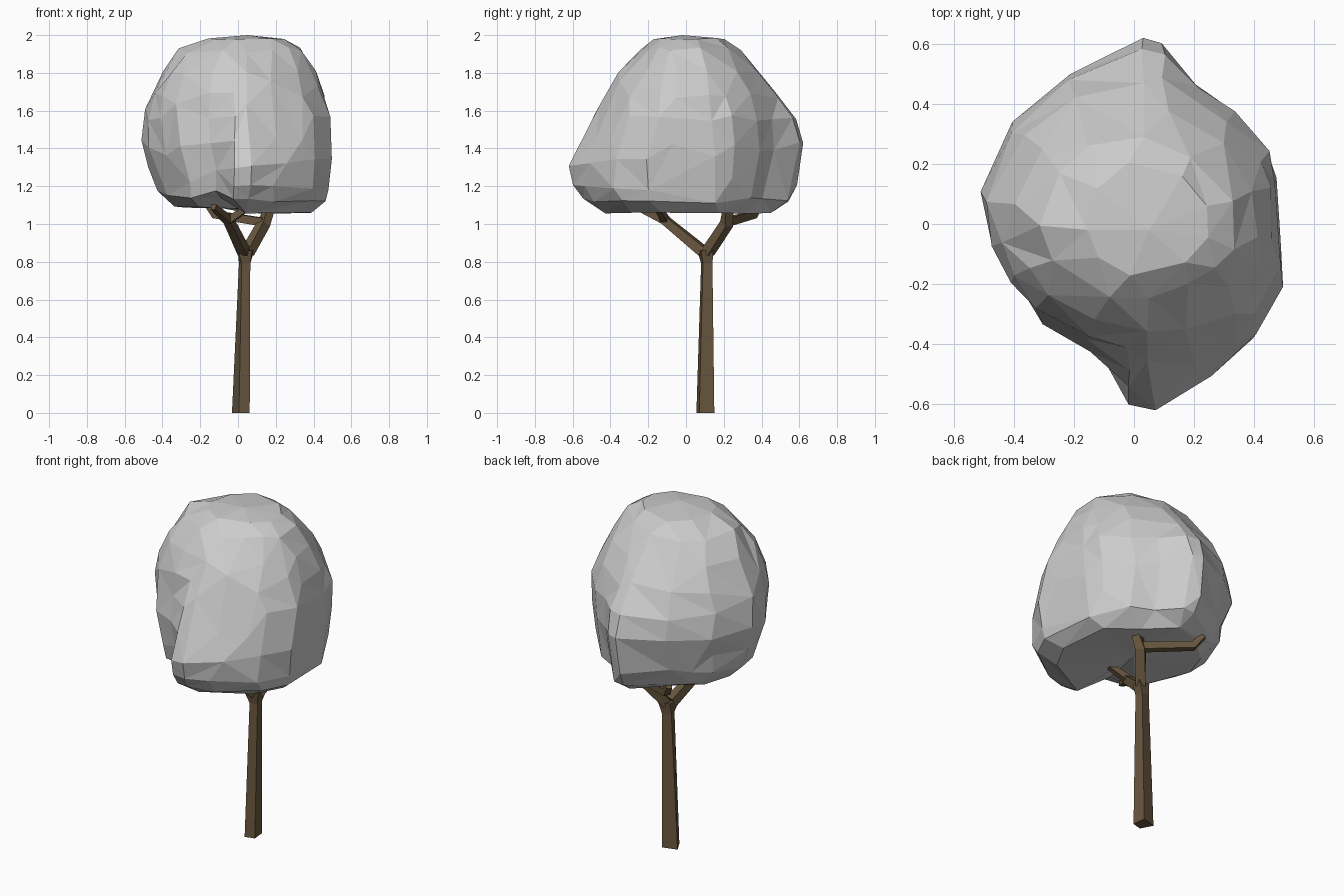
import bpy, bmesh, random
from mathutils import Vector

if "Cube" in bpy.data.objects:
    bpy.data.objects.remove(bpy.data.objects["Cube"])

random.seed(7)


def make_object(name, bm, material=None):
    bmesh.ops.recalc_face_normals(bm, faces=bm.faces)
    mesh = bpy.data.meshes.new(name)
    bm.to_mesh(mesh)
    bm.free()
    ob = bpy.data.objects.new(name, mesh)
    bpy.context.collection.objects.link(ob)
    if material:
        mesh.materials.append(material)
    return ob


def loft(bm, rings):
    """Skin a list of equal-length point rings; returns the vertex rings."""
    vr = [[bm.verts.new(p) for p in ring] for ring in rings]
    n = len(vr[0])
    for a, b in zip(vr, vr[1:]):
        for i in range(n):
            j = (i + 1) % n
            bm.faces.new((a[i], a[j], b[j], b[i]))
    return vr


def branch(name, points, radii, material):
    """Square-section limb along a path."""
    pts = [Vector(p) for p in points]
    rings = []
    for i, (p, r) in enumerate(zip(pts, radii)):
        d = (pts[min(i + 1, len(pts) - 1)] - pts[max(i - 1, 0)]).normalized()
        side = d.cross(Vector((0, 0, 1))).normalized()
        up = side.cross(d)
        rings.append([p + r * (side * sx + up * sy)
                      for sx, sy in ((1, 1), (-1, 1), (-1, -1), (1, -1))])
    bm = bmesh.new()
    vr = loft(bm, rings)
    bm.faces.new(vr[0])
    bm.faces.new(vr[-1])
    make_object(name, bm, material)


bark = bpy.data.materials.new("bark")
bark.diffuse_color = (0.14, 0.095, 0.05, 1)
bark.use_nodes = True
bark.node_tree.nodes["Principled BSDF"].inputs["Base Color"].default_value = bark.diffuse_color

# Trunk: tapering, slightly twisted four-sided post
bm = bmesh.new()
base = [(0.005, 0.055), (0.062, 0.07), (0.054, 0.15), (-0.032, 0.125)]
neck = [(0.02, 0.08), (0.065, 0.09), (0.06, 0.14), (0.005, 0.13)]
fork = [(0.0, 0.06), (0.075, 0.08), (0.085, 0.145), (0.01, 0.14)]
vr = loft(bm, [[(x, y, 0) for x, y in base], [(x, y, 0.79) for x, y in neck],
               [(x, y, 0.86) for x, y in fork]])
bm.faces.new(vr[0])
bm.faces.new(vr[-1])
make_object("trunk", bm, bark)

# Two main limbs, each with a side shoot
branch("front_limb", [(0.03, 0.09, 0.855), (-0.05, -0.11, 1.02), (-0.13, -0.26, 1.09)],
       (0.027, 0.022, 0.014), bark)
branch("front_shoot", [(-0.05, -0.11, 1.02), (0.06, -0.15, 1.09)], (0.02, 0.014), bark)
branch("back_limb", [(0.05, 0.115, 0.85), (0.135, 0.215, 1.0), (0.175, 0.225, 1.10)],
       (0.027, 0.026, 0.022), bark)
branch("back_shoot", [(0.135, 0.215, 1.01), (-0.12, 0.355, 1.05), (-0.16, 0.39, 1.11)],
       (0.022, 0.02, 0.016), bark)

# Foliage: widest outline seen from above, resized ring by ring
outline = [(0.03, 0.63), (0.1, 0.61), (0.2, 0.46), (0.32, 0.38), (0.44, 0.25),
           (0.48, 0.15), (0.49, -0.08), (0.5, -0.21), (0.41, -0.37), (0.33, -0.45),
           (0.19, -0.54), (0.06, -0.62), (-0.02, -0.59), (-0.13, -0.43),
           (-0.29, -0.34), (-0.38, -0.22), (-0.46, -0.08), (-0.5, 0.1),
           (-0.41, 0.3), (-0.34, 0.38), (-0.2, 0.49)]
# z, left, right, front, back, roundness
levels = [(1.06, 0.33, 0.40, 0.42, 0.45, 0.2),
          (1.12, 0.41, 0.475, 0.56, 0.54, 0.1),
          (1.20, 0.44, 0.485, 0.615, 0.59, 0.0),
          (1.31, 0.47, 0.485, 0.635, 0.61, 0.0),
          (1.43, 0.505, 0.495, 0.58, 0.63, 0.15),
          (1.56, 0.495, 0.495, 0.50, 0.59, 0.4),
          (1.68, 0.46, 0.465, 0.43, 0.49, 0.7),
          (1.80, 0.40, 0.41, 0.35, 0.40, 0.8),
          (1.92, 0.32, 0.34, 0.25, 0.29, 0.9),
          (1.98, 0.15, 0.25, 0.17, 0.20, 1.0)]
rings = []
for k, (z, left, right, front, back, rnd) in enumerate(levels):
    ring = []
    for ox, oy in outline:
        v = Vector((ox / 0.5, oy / 0.63))
        v = v.lerp(v.normalized(), rnd)
        x = v.x * (right if v.x > 0 else left)
        y = v.y * (back if v.y > 0 else front)
        # left side hangs a little higher, with a notch near the front
        low = max(0, 1 - k / 3)
        lift = low * (0.03 * (x < 0) + 0.05 * (y < -0.28 and -0.2 < x < -0.04))
        j = 0.01 if z < 1.95 else 0.003
        ring.append((x + random.uniform(-j, j), y + random.uniform(-j, j),
                     z + lift + random.uniform(-j, j) * (0.5 if k == 0 else 1.5)))
    rings.append(ring)
bm = bmesh.new()
vr = loft(bm, rings)
for ring, tip in ((vr[0], (0.02, 0.02, 1.08)), (vr[-1], (0.05, -0.02, 2.0))):
    c = bm.verts.new(tip)
    for i in range(len(ring)):
        bm.faces.new((ring[i], ring[(i + 1) % len(ring)], c))
bmesh.ops.triangulate(bm, faces=bm.faces, quad_method='SHORT_EDGE')
foliage = make_object("foliage", bm)

# Thin the mesh out into large irregular facets
decimate = foliage.modifiers.new("facets", 'DECIMATE')
decimate.ratio = 0.6
